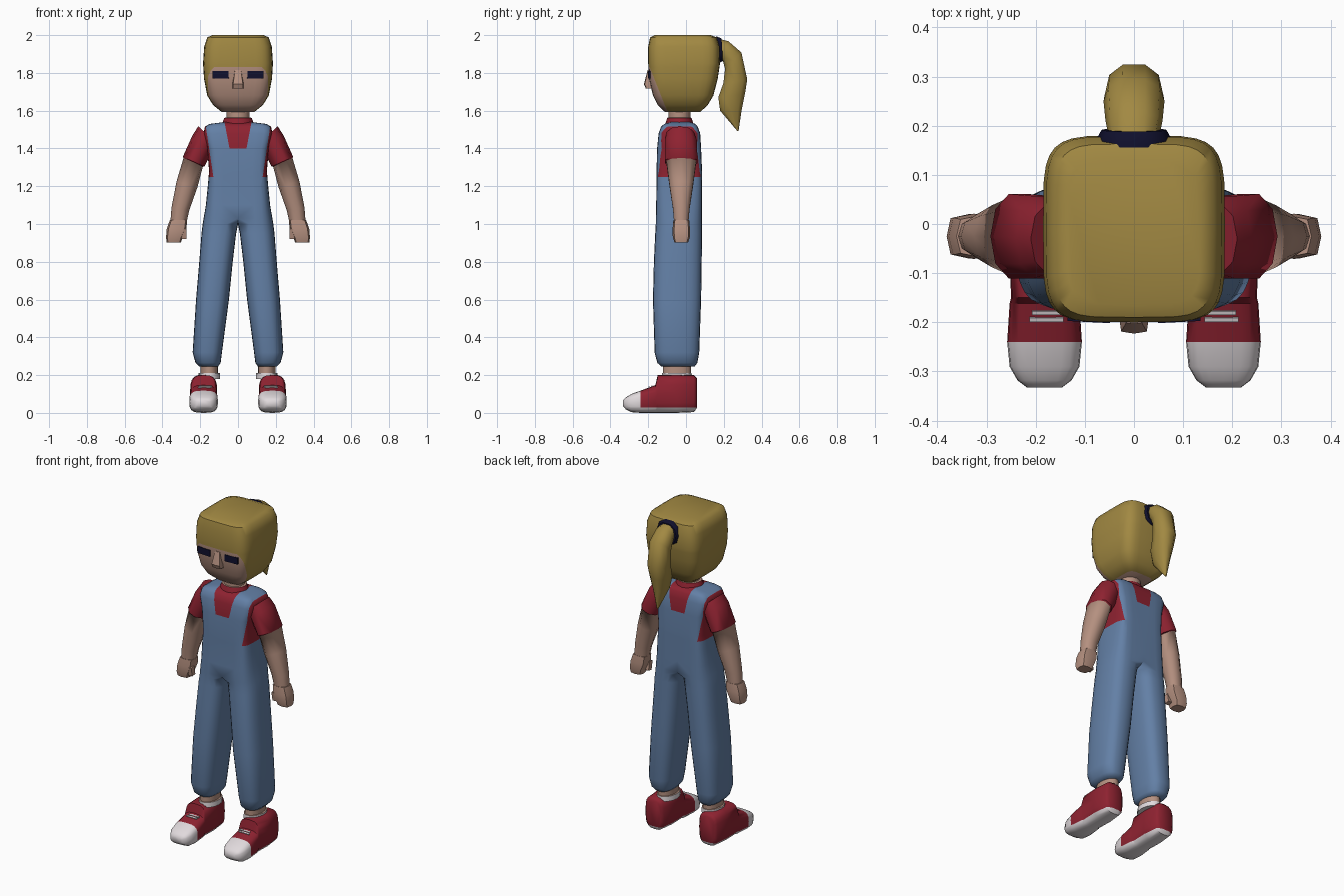
import bpy, bmesh, math
from mathutils import Vector, Matrix

if "Cube" in bpy.data.objects:
    bpy.data.objects.remove(bpy.data.objects["Cube"])


def make_material(name, rgb):
    m = bpy.data.materials.new(name)
    m.use_nodes = True
    m.diffuse_color = (*rgb, 1)
    for node in m.node_tree.nodes:
        if node.type == 'BSDF_PRINCIPLED':
            node.inputs["Base Color"].default_value = (*rgb, 1)
            node.inputs["Roughness"].default_value = 0.8
    return m


HAIR, SKIN, RED, BLUE, NAVY, WHITE = range(6)
MATS = [make_material("blonde hair", (.36, .25, .055)),
        make_material("skin", (.46, .28, .215)),
        make_material("red cloth", (.27, .016, .03)),
        make_material("blue denim", (.125, .215, .38)),
        make_material("dark navy", (.005, .005, .026)),
        make_material("white rubber", (.75, .70, .72))]


def power(value, k):
    """Superellipse coordinate; k = 0 gives a square corner."""
    value = round(value, 6)
    if value == 0:
        return 0
    return math.copysign(abs(value) ** (2 / k if k else 0), value)


def ring(center, u, v, n, k=2, k_in=None):
    """Closed section; k_in shapes the half that points along -u."""
    center, u, v = Vector(center), Vector(u), Vector(v)
    points = []
    for i in range(n):
        c, s = math.cos(math.tau * i / n), math.sin(math.tau * i / n)
        e = k_in if k_in is not None and c < -1e-6 else k
        points.append(center + u * power(c, e) + v * power(s, e))
    return points


def finish(name, bm, mirror=False, angle=50):
    bmesh.ops.recalc_face_normals(bm, faces=bm.faces)
    for f in bm.faces:
        f.smooth = True
    for e in bm.edges:
        e.smooth = e.calc_face_angle(0) < math.radians(angle)
    mesh = bpy.data.meshes.new(name)
    bm.to_mesh(mesh)
    bm.free()
    for m in MATS:
        mesh.materials.append(m)
    obj = bpy.data.objects.new(name, mesh)
    bpy.context.collection.objects.link(obj)
    if mirror:
        obj.modifiers.new("mirror", 'MIRROR')
    return obj


def loft(name, rings, mats, cuts=(), above=-1, rule=None, mirror=False, angle=50):
    """Skin sections; mats is one index or one per segment; cuts + rule repaint."""
    bm = bmesh.new()
    rows = [[bm.verts.new(p) for p in r] for r in rings]
    if isinstance(mats, int):
        mats = [mats] * (len(rows) - 1)
    n = len(rows[0])
    bm.faces.new(rows[0]).material_index = mats[0]
    bm.faces.new(rows[-1]).material_index = mats[-1]
    for a, b, m in zip(rows, rows[1:], mats):
        for i in range(n):
            j = (i + 1) % n
            bm.faces.new((a[i], a[j], b[j], b[i])).material_index = m
    if mirror:
        inner = [f for f in bm.faces if all(abs(v.co.x) < 1e-4 for v in f.verts)]
        bmesh.ops.delete(bm, geom=inner, context='FACES')
    bmesh.ops.remove_doubles(bm, verts=bm.verts, dist=1e-5)
    for point, normal in cuts:
        geom = [v for v in bm.verts if v.co.z > above]
        for group in (bm.edges, bm.faces):
            geom += [g for g in group if all(v.co.z > above for v in g.verts)]
        bmesh.ops.bisect_plane(bm, geom=geom, dist=1e-5, plane_co=point, plane_no=normal)
    if rule:
        for f in bm.faces:
            f.material_index = rule(f.calc_center_median())
    return finish(name, bm, mirror, angle)


def box(name, center, size, mat, tilt=0, turn=0, mirror=False):
    bm = bmesh.new()
    matrix = (Matrix.Translation(center) @ Matrix.Rotation(turn, 4, 'Z')
              @ Matrix.Rotation(tilt, 4, 'X') @ Matrix.Diagonal((*size, 1)))
    bmesh.ops.create_cube(bm, size=1, matrix=matrix)
    for f in bm.faces:
        f.material_index = mat
    return finish(name, bm, mirror, 30)


# Head: rounded block, hair and face split by a hairline and a fringe line
def head_color(c):
    if c.z < 1.597:
        return SKIN
    hairline = -.1 - (c.z - 1.6) * .4
    return SKIN if c.z < 1.83 and c.y < hairline else HAIR


head = [(2.0, -.165, .13, .135), (1.988, -.19, .163, .163), (1.94, -.2, .178, .179),
        (1.85, -.2, .18, .185), (1.77, -.196, .168, .18), (1.68, -.175, .145, .163),
        (1.63, -.15, .115, .132), (1.592, -.11, .075, .085)]
loft("head", [ring((0, (a + b) / 2, z), (w, 0, 0), (0, (b - a) / 2, 0), 32, 5)
              for z, a, b, w in head], HAIR,
     cuts=[((0, 0, 1.83), (0, 0, 1)), ((0, -.1, 1.6), (0, 1, .4))], rule=head_color)

# Face details
box("eyes", (.092, -.195, 1.79), (.086, .009, .04), NAVY, turn=.05, mirror=True)
nose = [(1.815, -.185, .018, .018), (1.74, -.19, .03, .033), (1.718, -.185, .03, .028)]
loft("nose", [ring((0, y, z), (w, 0, 0), (0, d, 0), 8, 5) for z, y, w, d in nose],
     SKIN, angle=30)

# Ponytail: outer (y, z), inner (y, z), half width
tail = [((.165, 1.985), (.175, 1.875), .05), ((.225, 1.97), (.195, 1.86), .058),
        ((.295, 1.91), (.205, 1.82), .062), ((.327, 1.765), (.195, 1.745), .06),
        ((.315, 1.69), (.168, 1.67), .052), ((.298, 1.61), (.178, 1.6), .036),
        ((.278, 1.492), (.272, 1.492), .004)]


def tail_ring(outer, inner, w, n=10):
    o, i = Vector((0, *outer)), Vector((0, *inner))
    return ring((o + i) / 2, (w, 0, 0), (o - i) / 2, n, 2.4)


loft("ponytail", [tail_ring(*t) for t in tail], HAIR, angle=70)
loft("hair_tie", [tail_ring((.13, 1.99), (.14, 1.86), .07),
                  tail_ring((.165, 1.995), (.175, 1.85), .078),
                  tail_ring((.188, 1.985), (.195, 1.86), .066)], NAVY)

# Neck and collar
neck = [(1.53, .085, .075), (1.562, .072, .064), (1.564, .06, .058), (1.61, .06, .058)]
loft("neck_and_collar", [ring((0, -.035, z), (w, 0, 0), (0, d, 0), 16)
                         for z, w, d in neck], [RED, SKIN, SKIN])


# Body: one side from trouser cuff to shoulder, mirrored into overalls and shirt
def body_color(c):
    if c.z < 1.25:
        return BLUE
    side = c.x > .138 + .15 * (c.z - 1.3)
    neckline = c.z > 1.40 and c.x < .045 + .19 * (c.z - 1.40)
    return RED if side or neckline else BLUE


legs = [(.245, .105, .205, -.13, .045), (.265, .092, .225, -.152, .06),
        (.32, .085, .24, -.166, .07), (.6, .048, .222, -.175, .08),
        (.8, .028, .205, -.17, .083), (.95, .01, .193, -.163, .085),
        (1.0, 0, .187, -.16, .085)]
torso = [(1.03, .182, -.16, .085), (1.1, .17, -.158, .085), (1.2, .16, -.156, .085),
         (1.28, .153, -.156, .085), (1.4, .163, -.153, .08), (1.48, .183, -.145, .075),
         (1.515, .175, -.132, .062), (1.53, .15, -.115, .05), (1.54, .07, -.08, .02)]
body = [ring(((a + b) / 2, (c + d) / 2, z), ((b - a) / 2, 0, 0), (0, (d - c) / 2, 0), 24, 2.7)
        for z, a, b, c, d in legs]
body += [ring((w / 2, (c + d) / 2, z), (w / 2, 0, 0), (0, (d - c) / 2, 0), 24,
              min(4, 2.7 + (z - 1) * 6), 0) for z, w, c, d in torso]
loft("overalls_and_shirt", body, BLUE, above=1.19, rule=body_color, mirror=True, angle=60,
     cuts=[((0, 0, 1.25), (0, 0, 1)), ((0, 0, 1.4), (0, 0, 1)),
           ((.045, 0, 1.4), (1, 0, -.19)), ((.138, 0, 1.3), (1, 0, -.15))])

# Arms: sleeve, forearm and wrist; tilt raises the outer edge
arm = [(.16, -.03, 1.472, .05, .075, .9), (.188, -.027, 1.43, .052, .088, .8),
       (.235, -.025, 1.33, .057, .09, .45), (.237, -.025, 1.327, .051, .082, .45),
       (.27, -.025, 1.21, .055, .066, .3), (.305, -.025, 1.08, .047, .046, .15),
       (.315, -.025, 1.01, .043, .04, 0)]
loft("arms", [ring((x, y, z), (w, 0, w * t), (0, d, 0), 10, 2.2) for x, y, z, w, d, t in arm],
     [RED, RED, RED, SKIN, SKIN, SKIN], mirror=True, angle=60)
hand = [(.315, 1.02, .046, .042), (.325, .975, .052, .046),
        (.337, .93, .044, .045), (.34, .902, .038, .036)]
loft("hands", [ring((x, -.025, z), (w, 0, 0), (0, d, 0), 8, 3.5) for x, z, w, d in hand],
     SKIN, mirror=True, angle=35)
box("thumbs", (.285, -.045, .95), (.026, .03, .055), SKIN, tilt=.2, mirror=True)

# Ankles with a sock band
ankle = [(.18, .058, .082), (.21, .056, .08), (.211, .047, .076), (.28, .047, .076)]
loft("ankles", [ring((.152, -.048, z), (w, 0, 0), (0, d, 0), 14) for z, w, d in ankle],
     [WHITE, SKIN, SKIN], mirror=True)

# Shoes: sections from heel to toe, white sole and toe cap
shoe = [(.057, .025, .185, .048), (.042, .004, .2, .063), (-.05, 0, .202, .072),
        (-.15, 0, .2, .068), (-.162, 0, .147, .071), (-.24, 0, .118, .076),
        (-.29, .004, .1, .071), (-.318, .018, .082, .055), (-.333, .035, .068, .035)]
loft("shoes", [ring((.182, y, (a + b) / 2), (w, 0, 0), (0, 0, (b - a) / 2), 20, 3.2)
               for y, a, b, w in shoe], RED, mirror=True,
     cuts=[((0, -.24, 0), (0, 1, 0)), ((0, 0, .028), (0, 0, 1))],
     rule=lambda c: WHITE if c.y < -.24 or c.z < .028 else RED)
for i, y in enumerate((-.18, -.194)):
    box(f"laces_{i + 1}", (.172 + .006 * i, y, .147 + (y + .162) * .36), (.07, .008, .008),
        WHITE, tilt=.35, mirror=True)
